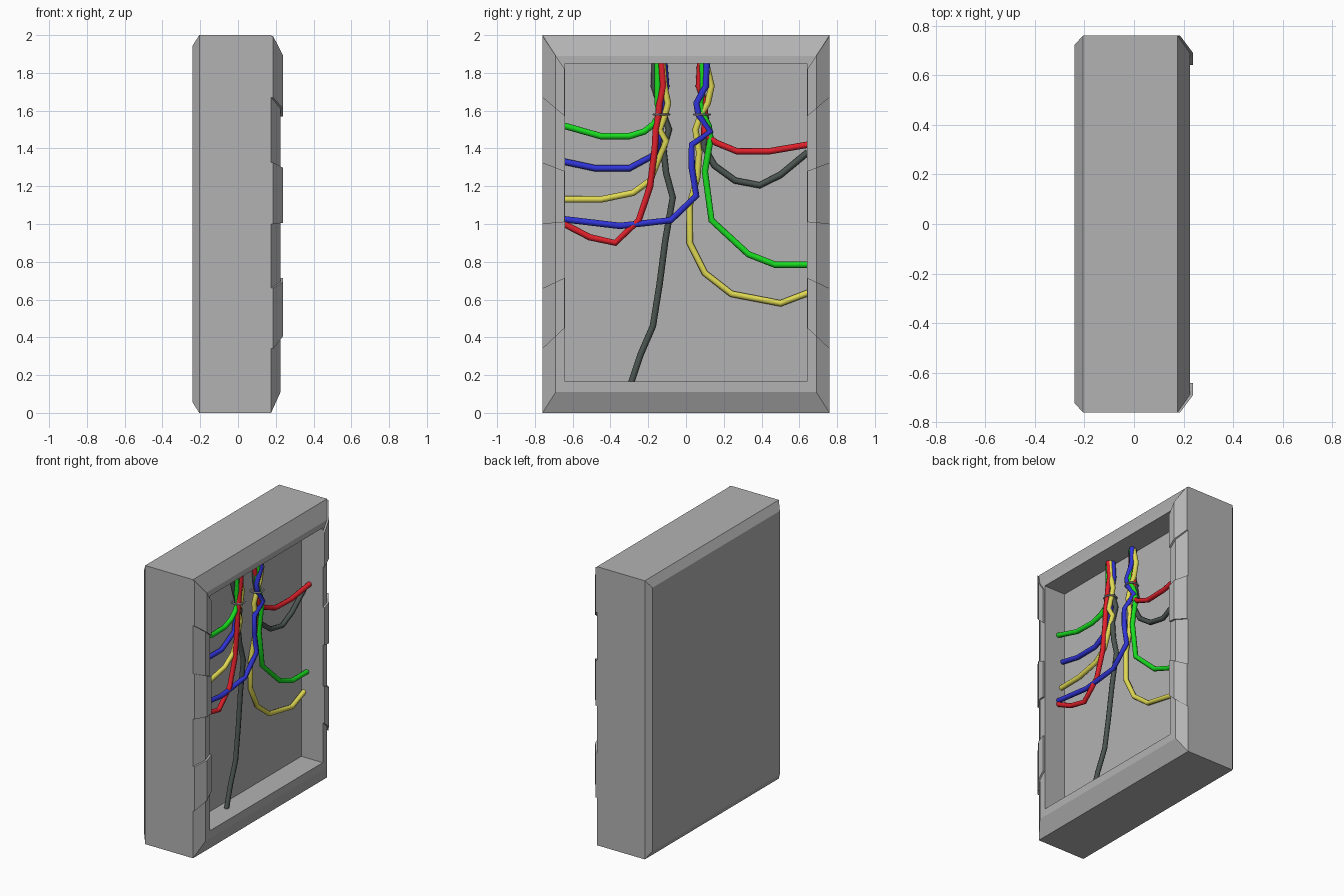
import bpy, bmesh

if "Cube" in bpy.data.objects:
    bpy.data.objects.remove(bpy.data.objects["Cube"])

COLORS = {
    "green": (0.01, 0.72, 0.015, 1), "blue": (0.03, 0.035, 0.68, 1),
    "yellow": (0.75, 0.7, 0.09, 1), "red": (0.75, 0.015, 0.025, 1),
    "dark": (0.07, 0.09, 0.08, 1), "casing": (0.215, 0.215, 0.215, 1),
}
# The casing is a mid grey, darker than an unpainted surface
COLORS["casing"] = (0.45, 0.45, 0.45, 1)
MATS = {}
for key, col in COLORS.items():
    MATS[key] = bpy.data.materials.new(key + "_paint")
    MATS[key].diffuse_color = col


def loft(name, rings):
    """Skin equal-length rings of points and cap both ends."""
    bm = bmesh.new()
    loops = [[bm.verts.new(p) for p in ring] for ring in rings]
    n = len(loops[0])
    for a, b in zip(loops, loops[1:]):
        for i in range(n):
            j = (i + 1) % n
            bm.faces.new((a[i], a[j], b[j], b[i]))
    bm.faces.new(loops[0])
    bm.faces.new(loops[-1])
    bmesh.ops.recalc_face_normals(bm, faces=bm.faces)
    me = bpy.data.meshes.new(name)
    bm.to_mesh(me)
    bm.free()
    me.materials.append(MATS["casing"])
    ob = bpy.data.objects.new(name, me)
    bpy.context.collection.objects.link(ob)
    return ob


def rect(x, y, z0, z1):
    return [(x, -y, z0), (x, y, z0), (x, y, z1), (x, -y, z1)]


# Chamfered housing with the open recess, back to front and then inward
loft("housing", [
    rect(-0.24, 0.722, 0.055, 1.945), rect(-0.205, 0.76, 0, 2),
    rect(0.175, 0.76, 0, 2), rect(0.225, 0.69, 0.11, 1.89),
    rect(0.225, 0.64, 0.165, 1.85), rect(0.055, 0.64, 0.165, 1.85)])

# Raised armour pads on both side rails: (bottom outer, bottom inner, top outer, top inner)
SECTION = [(0.165, 0.759), (0.186, 0.759), (0.238, 0.69), (0.238, 0.642), (0.17, 0.642)]
PADS = [(1.67, 1.57, 1.995, 1.82), (1.0, 1.01, 1.325, 1.28), (0.34, 0.45, 0.66, 0.715)]
for side, label in ((-1, "left"), (1, "right")):
    for k, (bo, bi, to, ti) in enumerate(PADS):
        rings = []
        for outer, inner in ((bo, bi), (to, ti)):
            rings.append([(x, side * y, outer + (inner - outer) * (0.759 - y) / 0.117)
                          for x, y in SECTION])
        loft(f"{label}_rail_pad_{k + 1}", rings)


# Cables: y offsets inside the tied bundle, then a loose path of (y, z) points
def cable(name, color, bundle_x, bundle, end_x, path):
    pts = [(bundle_x, y, z) for y, z in zip(bundle, (1.855, 1.73, 1.64, 1.58))]
    for i, (y, z) in enumerate(path):
        t = (i + 1) / len(path)
        pts.append((bundle_x + (end_x - bundle_x) * t, y, z))
    cu = bpy.data.curves.new(name, "CURVE")
    cu.dimensions = "3D"
    cu.bevel_depth = 0.017
    cu.bevel_resolution = 2
    cu.use_fill_caps = True
    sp = cu.splines.new("POLY")
    sp.points.add(len(pts) - 1)
    for p, co in zip(sp.points, pts):
        p.co = (*co, 1)
    sp.use_smooth = True
    cu.materials.append(MATS[color])
    bpy.context.collection.objects.link(bpy.data.objects.new(name, cu))


cable("left_green_cable", "green", 0.095, (-.15, -.15, -.15, -.14), 0.11, [
    (-.17, 1.53), (-.22, 1.49), (-.3, 1.465), (-.45, 1.465), (-.645, 1.52)])
cable("left_blue_cable", "blue", 0.085, (-.115, -.105, -.125, -.13), 0.075, [
    (-.14, 1.47), (-.16, 1.37), (-.3, 1.295), (-.48, 1.295), (-.645, 1.33)])
cable("left_yellow_cable", "yellow", 0.1, (-.125, -.115, -.095, -.11), 0.085, [
    (-.14, 1.5), (-.105, 1.44), (-.19, 1.23), (-.28, 1.165), (-.45, 1.13), (-.645, 1.13)])
cable("left_red_cable", "red", 0.108, (-.13, -.12, -.14, -.145), 0.11, [
    (-.16, 1.5), (-.165, 1.4), (-.19, 1.2), (-.25, 1.02), (-.375, .9), (-.51, .93), (-.645, 1.0)])
cable("left_dark_cable", "dark", 0.075, (-.165, -.17, -.14, -.12), 0.112, [
    (-.09, 1.5), (-.12, 1.4), (-.105, 1.27), (-.07, 1.14), (-.11, .91), (-.14, .68),
    (-.175, .46), (-.24, .31), (-.29, .16)])
cable("right_red_cable", "red", 0.085, (.075, .068, .1, .1), 0.12, [
    (.095, 1.48), (.16, 1.43), (.27, 1.385), (.44, 1.385), (.645, 1.42)])
cable("right_dark_cable", "dark", 0.075, (.095, .08, .085, .1), 0.08, [
    (.12, 1.48), (.09, 1.42), (.15, 1.31), (.26, 1.23), (.39, 1.205), (.5, 1.26), (.645, 1.38)])
cable("right_green_cable", "green", 0.095, (.085, .09, .075, .09), 0.1, [
    (.12, 1.52), (.13, 1.45), (.1, 1.28), (.135, 1.02), (.33, .84), (.47, .785), (.645, .785)])
cable("right_yellow_cable", "yellow", 0.095, (.105, .135, .115, .08), 0.075, [
    (.05, 1.5), (.07, 1.38), (.06, 1.25), (.02, 1.1), (.02, .9), (.1, .74), (.24, .63),
    (.5, .58), (.645, .635)])
cable("crossing_blue_cable", "blue", 0.108, (.11, .105, .055, .065), 0.11, [
    (.13, 1.49), (.03, 1.42), (.03, 1.3), (.055, 1.15), (-.08, 1.02), (-.35, .99), (-.645, 1.025)])

# Cable ties around the two bundles, each with a small locking head
for label, y in (("left", -0.13), ("right", 0.085)):
    bpy.ops.mesh.primitive_torus_add(major_segments=16, minor_segments=6, major_radius=0.042,
                                     minor_radius=0.006, location=(0.092, y, 1.58))
    tie = bpy.context.object
    tie.name = label + "_cable_tie"
    tie.data.materials.append(MATS["casing"])

for m in bpy.data.materials:
    if m.users and not m.is_grease_pencil:
        m.use_nodes = True
        m.node_tree.nodes["Principled BSDF"].inputs["Base Color"].default_value = m.diffuse_color
